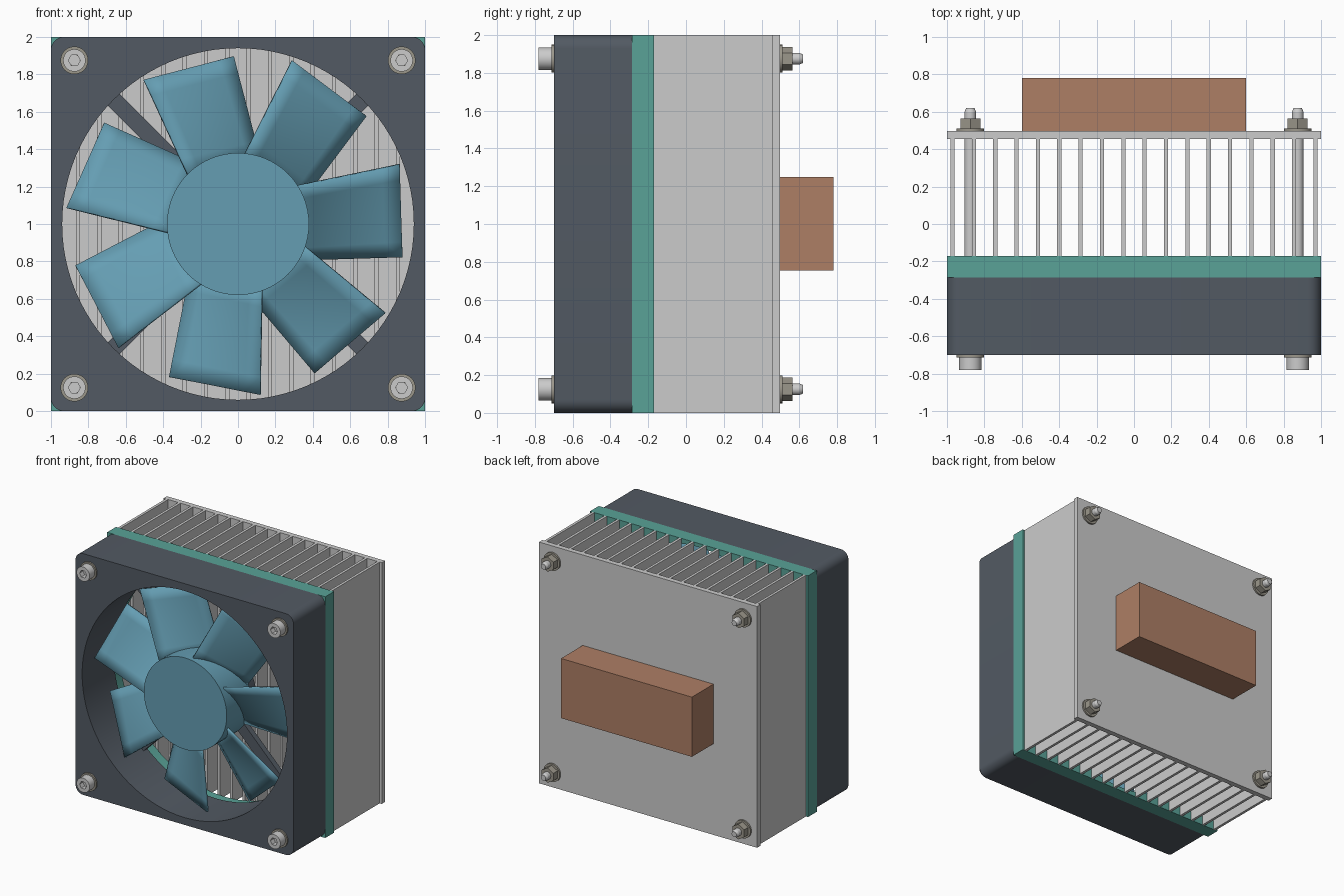
import bpy, bmesh
from math import sin, cos, pi, radians
from mathutils import Vector, Matrix

if "Cube" in bpy.data.objects:
    bpy.data.objects.remove(bpy.data.objects["Cube"])


def material(name, rgb):
    m = bpy.data.materials.new(name)
    m.diffuse_color = (*rgb, 1)
    m.use_nodes = True
    m.node_tree.nodes["Principled BSDF"].inputs["Base Color"].default_value = m.diffuse_color
    return m


DARK = material("dark_plastic", (0.085, 0.102, 0.125))
BLUE = material("blue_plastic", (0.13, 0.34, 0.45))
TEAL = material("teal_gasket", (0.10, 0.36, 0.31))
COPPER = material("copper", (0.42, 0.21, 0.13))
BRASS = material("nut_metal", (0.33, 0.31, 0.26))


def finish(bm, name, mat=None, smooth=True):
    bmesh.ops.recalc_face_normals(bm, faces=bm.faces)
    me = bpy.data.meshes.new(name)
    bm.to_mesh(me)
    bm.free()
    ob = bpy.data.objects.new(name, me)
    bpy.context.collection.objects.link(ob)
    if mat:
        me.materials.append(mat)
    if smooth:
        bpy.ops.object.select_all(action='DESELECT')
        ob.select_set(True)
        bpy.context.view_layer.objects.active = ob
        bpy.ops.object.shade_smooth_by_angle(angle=radians(30))
    return ob


def add_box(bm, x0, x1, y0, y1, z0, z1):
    size = Matrix.Diagonal((x1 - x0, y1 - y0, z1 - z0, 1))
    mid = Matrix.Translation(((x0 + x1) / 2, (y0 + y1) / 2, (z0 + z1) / 2))
    bmesh.ops.create_cube(bm, size=1, matrix=mid @ size)


def add_rod(bm, x, z, y0, y1, r0, r1=None, sides=32):
    """Cylinder or cone along y."""
    bmesh.ops.create_cone(bm, cap_ends=True, segments=sides, radius1=r0,
                          radius2=r0 if r1 is None else r1, depth=y1 - y0,
                          matrix=Matrix.Translation((x, (y0 + y1) / 2, z))
                          @ Matrix.Rotation(-pi / 2, 4, 'X'))


def circle(x, z, r, n):
    return [(x + r * cos(2 * pi * i / n), z + r * sin(2 * pi * i / n)) for i in range(n)]


def rounded_square(r, n=8):
    pts = []
    for k, (sx, sz) in enumerate([(1, 1), (-1, 1), (-1, -1), (1, -1)]):
        for i in range(n + 1):
            a = pi / 2 * (k + i / n)
            pts.append((sx * (1 - r) + r * cos(a), 1 + sz * (1 - r) + r * sin(a)))
    return pts


def add_plate(bm, outer, hole, y0, y1):
    """Outline with a hole, extruded along y."""
    edges = []
    for loop in (outer, hole):
        vs = [bm.verts.new((x, y0, z)) for x, z in loop]
        edges += [bm.edges.new((vs[i - 1], vs[i])) for i in range(len(vs))]
    res = bmesh.ops.triangle_fill(bm, edges=edges, use_beauty=True, normal=(0, -1, 0))
    faces = [g for g in res["geom"] if isinstance(g, bmesh.types.BMFace)]
    ext = bmesh.ops.extrude_face_region(bm, geom=faces)
    moved = [g for g in ext["geom"] if isinstance(g, bmesh.types.BMVert)]
    bmesh.ops.translate(bm, verts=moved, vec=(0, y1 - y0, 0))


# fan housing and gasket
bm = bmesh.new()
add_plate(bm, rounded_square(0.07), circle(0, 1, 0.94, 96), -0.70, -0.285)
finish(bm, "fan_housing", DARK)
bm = bmesh.new()
add_plate(bm, [(1, 2), (-1, 2), (-1, 0), (1, 0)], circle(0, 1, 0.97, 96), -0.285, -0.17)
finish(bm, "gasket", TEAL)

# motor mount with four diagonal struts
bm = bmesh.new()
add_rod(bm, 0, 1, -0.36, -0.285, 0.37, sides=64)
for k in range(4):
    arm = bmesh.new()
    add_box(arm, 0.3, 0.96, -0.335, -0.287, -0.045, 0.045)
    arm.transform(Matrix.Translation((0, 0, 1)) @ Matrix.Rotation(pi / 4 + k * pi / 2, 4, 'Y'))
    tmp = bpy.data.meshes.new("tmp")
    arm.to_mesh(tmp)
    arm.free()
    bm.from_mesh(tmp)
    bpy.data.meshes.remove(tmp)
finish(bm, "motor_mount", DARK)

# fan hub
bm = bmesh.new()
add_rod(bm, 0, 1, -0.69, -0.37, 0.38, sides=64)
finish(bm, "fan_hub", BLUE)


# seven twisted blades
def polar(deg, r, y):
    return Vector((r * cos(radians(deg)), y, r * sin(radians(deg))))


ROOT = polar(33, 0.37, -0.65), polar(-31, 0.37, -0.38)
TIP = polar(20.3, 0.92, -0.565), polar(-11.3, 0.897, -0.43)
N = 6
for k in range(7):
    bm = bmesh.new()
    grid = []
    for i in range(N + 1):
        lead, trail = (ROOT[e].lerp(TIP[e], i / N) for e in (0, 1))
        grid.append([bm.verts.new(lead.lerp(trail, j / N)) for j in range(N + 1)])
    for i in range(N):
        for j in range(N):
            bm.faces.new((grid[i][j], grid[i + 1][j], grid[i + 1][j + 1], grid[i][j + 1]))
    bm.transform(Matrix.Translation((0, 0, 1)) @ Matrix.Rotation(-k * 2 * pi / 7, 4, 'Y'))
    blade = finish(bm, f"fan_blade_{k + 1}", BLUE)
    mod = blade.modifiers.new("thickness", 'SOLIDIFY')
    mod.thickness = 0.016
    mod.offset = 0

# heatsink: base plate and eighteen fins
bm = bmesh.new()
add_box(bm, -1, 1, 0.455, 0.497, 0, 2)
finish(bm, "heatsink_base", smooth=False)
bm = bmesh.new()
for i in range(18):
    x = -0.97 + i * 1.94 / 17
    add_box(bm, x - 0.011, x + 0.011, -0.17, 0.455, 0, 2)
finish(bm, "heatsink_fins", smooth=False)

# heat source block
bm = bmesh.new()
add_box(bm, -0.6, 0.6, 0.497, 0.78, 0.755, 1.25)
finish(bm, "copper_block", COPPER, smooth=False)

# corner fasteners
for sx in (-1, 1):
    for sz in (-1, 1):
        x, z = 0.875 * sx, 1 + 0.875 * sz
        tag = ("left" if sx < 0 else "right") + ("_bottom" if sz < 0 else "_top")
        bm = bmesh.new()
        add_plate(bm, circle(x, z, 0.06, 32), circle(x, z, 0.032, 6), -0.78, -0.712)
        add_rod(bm, x, z, -0.735, 0.60, 0.031)
        add_rod(bm, x, z, 0.60, 0.62, 0.031, 0.022)
        finish(bm, "screw_" + tag)
        bm = bmesh.new()
        add_rod(bm, x, z, -0.713, -0.70, 0.074)
        add_rod(bm, x, z, 0.497, 0.511, 0.074)
        finish(bm, "washers_" + tag, BRASS)
        bm = bmesh.new()
        add_rod(bm, x, z, 0.511, 0.565, 0.062, sides=6)
        finish(bm, "nut_" + tag, BRASS, smooth=False)
